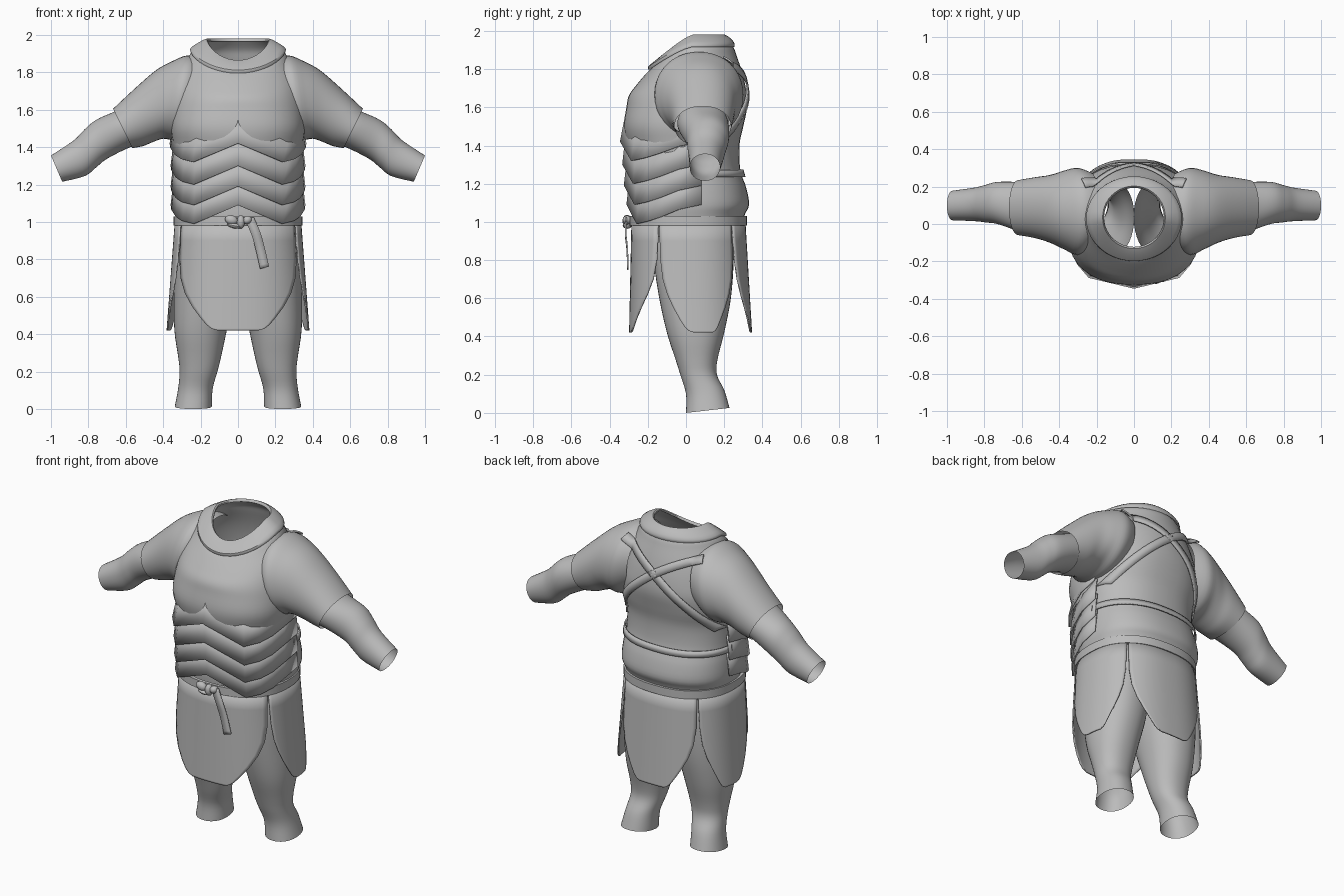
import bpy, bmesh, math
from mathutils import Vector, Matrix
from mathutils.bvhtree import BVHTree

cube = bpy.data.objects.get("Cube")
if cube:
    bpy.data.objects.remove(cube, do_unlink=True)

grey = bpy.data.materials.new("plain grey")
grey.use_nodes = True
grey.diffuse_color = (0.5, 0.5, 0.5, 1)
grey.node_tree.nodes["Principled BSDF"].inputs["Base Color"].default_value = (0.5, 0.5, 0.5, 1)


def finish(name, bm, mirror=False, thick=0, angle=35):
    bmesh.ops.recalc_face_normals(bm, faces=bm.faces[:])
    mesh = bpy.data.meshes.new(name)
    bm.to_mesh(mesh)
    bm.free()
    mesh.materials.append(grey)
    mesh.shade_smooth()
    mesh.set_sharp_from_angle(angle=math.radians(angle))
    ob = bpy.data.objects.new(name, mesh)
    bpy.context.collection.objects.link(ob)
    if mirror:
        ob.modifiers.new("mirror", 'MIRROR').use_clip = False
    if thick:
        mod = ob.modifiers.new("thickness", 'SOLIDIFY')
        mod.thickness, mod.offset = thick, 0
    return ob


def grid(name, rows, closed=False, **opts):
    """Skin a surface over rows of points."""
    bm = bmesh.new()
    vs = [[bm.verts.new(p) for p in row] for row in rows]
    n = len(rows[0])
    for a, b in zip(vs, vs[1:]):
        for i in range(n if closed else n - 1):
            j = (i + 1) % n
            bm.faces.new((a[i], a[j], b[j], b[i]))
    return finish(name, bm, **opts)


def smooth_rows(rows, sub=4):
    """Catmull-Rom interpolation between rows of points."""
    out = []
    for i in range(len(rows) - 1):
        a, b, c, d = (rows[max(0, min(len(rows) - 1, i + k))] for k in (-1, 0, 1, 2))
        for s in range(sub):
            t = s / sub
            out.append([0.5 * (2 * q + (r - p) * t + (2 * p - 5 * q + 4 * r - w) * t * t
                               + (3 * q - p - 3 * r + w) * t ** 3)
                        for p, q, r, w in zip(a, b, c, d)])
    return out + [rows[-1]]


def ring_point(c, u, v, t, n=2.0, drop=0):
    co, si = math.cos(t), math.sin(t)
    p = Vector(c) + Vector(u) * math.copysign(abs(co) ** (2 / n), co) \
        + Vector(v) * math.copysign(abs(si) ** (2 / n), si)
    p.z -= drop * max(0, -si) ** 1.3
    return p


def ring(c, u, v, n=2.0, drop=0, count=40):
    return [ring_point(c, u, v, math.tau * i / count, n, drop) for i in range(count)]


def level(z, hw, yf, yb, drop=0, n=2.3):
    """Horizontal section given half width, front and back."""
    return ring((0, (yf + yb) / 2, z), (hw, 0, 0), (0, (yb - yf) / 2, 0), n, drop)


def limb_ring(top, bottom, yf, yb):
    a, b = Vector((top[0], 0, top[1])), Vector((bottom[0], 0, bottom[1]))
    return ring((a + b) / 2 + Vector((0, (yf + yb) / 2, 0)), (a - b) / 2, (0, (yb - yf) / 2, 0), 2.1)


# Torso
torso = grid("torso", smooth_rows([
    level(0.92, 0.31, -0.24, 0.28), level(1.03, 0.335, -0.25, 0.305),
    level(1.09, 0.345, -0.25, 0.33), level(1.18, 0.342, -0.25, 0.315),
    level(1.27, 0.335, -0.26, 0.285), level(1.40, 0.345, -0.305, 0.28),
    level(1.50, 0.36, -0.325, 0.3, 0, 2.4), level(1.60, 0.358, -0.312, 0.32),
    level(1.69, 0.345, -0.3, 0.315, 0.03, 2.15), level(1.78, 0.32, -0.265, 0.295, 0.07, 2.05),
    level(1.87, 0.27, -0.215, 0.265, 0.1, 2), level(1.92, 0.24, -0.185, 0.245, 0.12, 2),
    level(1.97, 0.17, -0.13, 0.2, 0.115, 2)]), True)

# Collar
grid("collar", smooth_rows([
    level(1.915, 0.255, -0.195, 0.252, 0.12, 2), level(1.932, 0.252, -0.198, 0.255, 0.12, 2),
    level(1.96, 0.21, -0.165, 0.235, 0.118, 2), level(1.98, 0.168, -0.132, 0.203, 0.115, 2),
    level(1.965, 0.16, -0.122, 0.193, 0.115, 2)], 2), True)

# Sleeves and forearms
sleeves = grid("sleeves", smooth_rows([
    limb_ring((0.20, 1.87), (0.24, 1.5), -0.12, 0.27),
    limb_ring((0.27, 1.89), (0.33, 1.44), -0.165, 0.30),
    limb_ring((0.35, 1.86), (0.40, 1.445), -0.135, 0.285),
    limb_ring((0.44, 1.81), (0.46, 1.425), -0.1, 0.262),
    limb_ring((0.55, 1.715), (0.51, 1.405), -0.075, 0.25),
    limb_ring((0.668, 1.605), (0.565, 1.395), -0.06, 0.235)]), True, mirror=True)
grid("forearms", smooth_rows([
    limb_ring((0.60, 1.62), (0.51, 1.41), -0.045, 0.22),
    limb_ring((0.665, 1.588), (0.575, 1.4), -0.035, 0.225),
    limb_ring((0.76, 1.545), (0.70, 1.338), 0, 0.225),
    limb_ring((0.82, 1.495), (0.76, 1.29), 0.008, 0.21),
    limb_ring((0.88, 1.435), (0.82, 1.245), 0.015, 0.195),
    limb_ring((1.0, 1.355), (0.94, 1.215), 0.02, 0.178)]), True, mirror=True)


# Legs
def leg_ring(z, x0, x1, yf, yb, tilt=0):
    return ring(((x0 + x1) / 2, (yf + yb) / 2, z + tilt), ((x1 - x0) / 2, 0, 0), (0, (yb - yf) / 2, tilt), 2.2)


grid("legs", smooth_rows([
    leg_ring(0, 0.14, 0.338, 0.0, 0.228, 0.013), leg_ring(0.1, 0.135, 0.32, 0.0, 0.2, 0.01),
    leg_ring(0.2, 0.11, 0.312, -0.03, 0.162), leg_ring(0.28, 0.09, 0.32, -0.055, 0.165),
    leg_ring(0.42, 0.06, 0.34, -0.1, 0.2), leg_ring(0.6, 0.02, 0.343, -0.14, 0.235),
    leg_ring(0.8, 0.0, 0.335, -0.17, 0.25), leg_ring(0.97, 0.0, 0.3, -0.18, 0.25)]), True, mirror=True)

# Breastplate hem and waist plates, overlapping chevrons that wrap to the sides
HALF = [(0, -0.342, 0), (0.24, -0.285, -0.1), (0.3, -0.215, -0.085),
        (0.335, -0.14, -0.062), (0.358, -0.04, -0.025), (0.362, 0.08, 0)]
CHEVRON = [(-x, y, z) for x, y, z in HALF[:0:-1]] + HALF


def chevron(name, z, sx, sy, rise, shrink):
    rows = [[Vector((x * sx * k, y * sy * k if y < 0 else y, z + dz + h)) for x, y, dz in CHEVRON]
            for k, h in ((1, 0), (shrink, rise))]
    grid(name, rows, thick=0.008, angle=20)


chevron("breastplate_hem", 1.42, 1.0, 1.0, 0.14, 0.92)
for i, (z, sx, sy) in enumerate([(1.30, 0.985, 0.965), (1.19, 0.985, 0.94), (1.09, 0.985, 0.9)]):
    chevron(f"waist_plate_{i + 1}", z, sx, sy, 0.15, 0.95)


# Skirt panels, rounded at the bottom
def skirt_point(deg, z):
    f = (0.99 - z) / 0.57
    yf, yb = -0.282 - 0.012 * f, 0.308 + 0.034 * f
    return ring_point((0, (yf + yb) / 2, z), (0.335 + 0.043 * f, 0, 0), (0, (yb - yf) / 2, 0),
                      math.radians(deg), 2.4)


OUTLINE = [(1.0, 1), (0.9, 0.99), (0.8, 0.97), (0.7, 0.9), (0.62, 0.77), (0.55, 0.61),
           (0.49, 0.46), (0.45, 0.36), (0.43, 0.29), (0.42, 0.21)]
for name, mid, half in (("front_skirt", 270, 62), ("left_skirt", 9.5, 36),
                        ("right_skirt", 170.5, 36), ("back_skirt", 90, 43)):
    grid(name, [[skirt_point(mid + half * w * k / 10, z) for k in range(-10, 11)]
                for z, w in OUTLINE], thick=0.008)

# Belt
grid("belt", [level(z, 0.345 - i, -0.296 + i, 0.32 - i)
              for z, i in ((0.98, 0.02), (0.98, 0), (1.03, 0), (1.03, 0.02))], True)

# Belt knot with loops and a hanging end
bm = bmesh.new()
for x, z, sx, sz, tilt in ((-0.035, 1.01, 0.036, 0.026, 0.3), (0.015, 1.0, 0.022, 0.036, 0),
                           (0.05, 1.01, 0.026, 0.022, -0.5), (-0.02, 0.98, 0.04, 0.014, 0.2)):
    m = Matrix.Translation((x, -0.308, z)) @ Matrix.Rotation(tilt, 4, 'Y') @ Matrix.Diagonal((sx, 0.024, sz, 1))
    bmesh.ops.create_uvsphere(bm, u_segments=14, v_segments=8, radius=1, matrix=m)
finish("belt_knot", bm)
tail = [(0.06, -0.312, 1.02), (0.095, -0.316, 0.94), (0.118, -0.308, 0.86), (0.142, -0.304, 0.755)]
grid("belt_end", smooth_rows([[Vector((x + s, y, z + s * 0.25)) for s in (-0.024, 0.024)]
                              for x, y, z in tail]), thick=0.008)

# Lower back strap
arc = [math.radians(5 + 170 * i / 40) for i in range(41)]
grid("lower_back_strap", [[ring_point((0, 0.012, z), (hw, 0, 0), (0, d, 0), t, 2.3) for t in arc]
                          for z, hw, d in ((1.235, 0.351, 0.296), (1.272, 0.347, 0.285))], thick=0.008)

# Crossed back straps laid on the body
graph = bpy.context.evaluated_depsgraph_get()
trees = [BVHTree.FromObject(ob, graph) for ob in (torso, sleeves)]


def lay(x, z):
    out = Vector((0, 0.95, 0.3)).normalized()
    target = Vector((x, 0.25, z))
    hits = [t.ray_cast(target + out, -out) for t in trees]
    hits = [h for h in hits if h[0] is not None]
    if not hits:
        hits = [t.find_nearest(target) for t in trees]
    best = min(hits, key=lambda h: h[3])
    return best[0] + out * 0.012


path = smooth_rows([[Vector((x, 0, z))] for x, z in
                    ((0.27, 1.86), (0.17, 1.81), (0.0, 1.70), (-0.19, 1.55), (-0.32, 1.43))], 8)
for side, name in ((1, "left_back_strap"), (-1, "right_back_strap")):
    rows = []
    for i, (p,) in enumerate(path):
        d = (path[min(i + 1, len(path) - 1)][0] - path[max(i - 1, 0)][0]).normalized()
        rows.append([lay(side * (p.x - d.z * w), p.z + d.x * w) for w in (-0.025, 0, 0.025)])
    grid(name, rows, thick=0.009)
